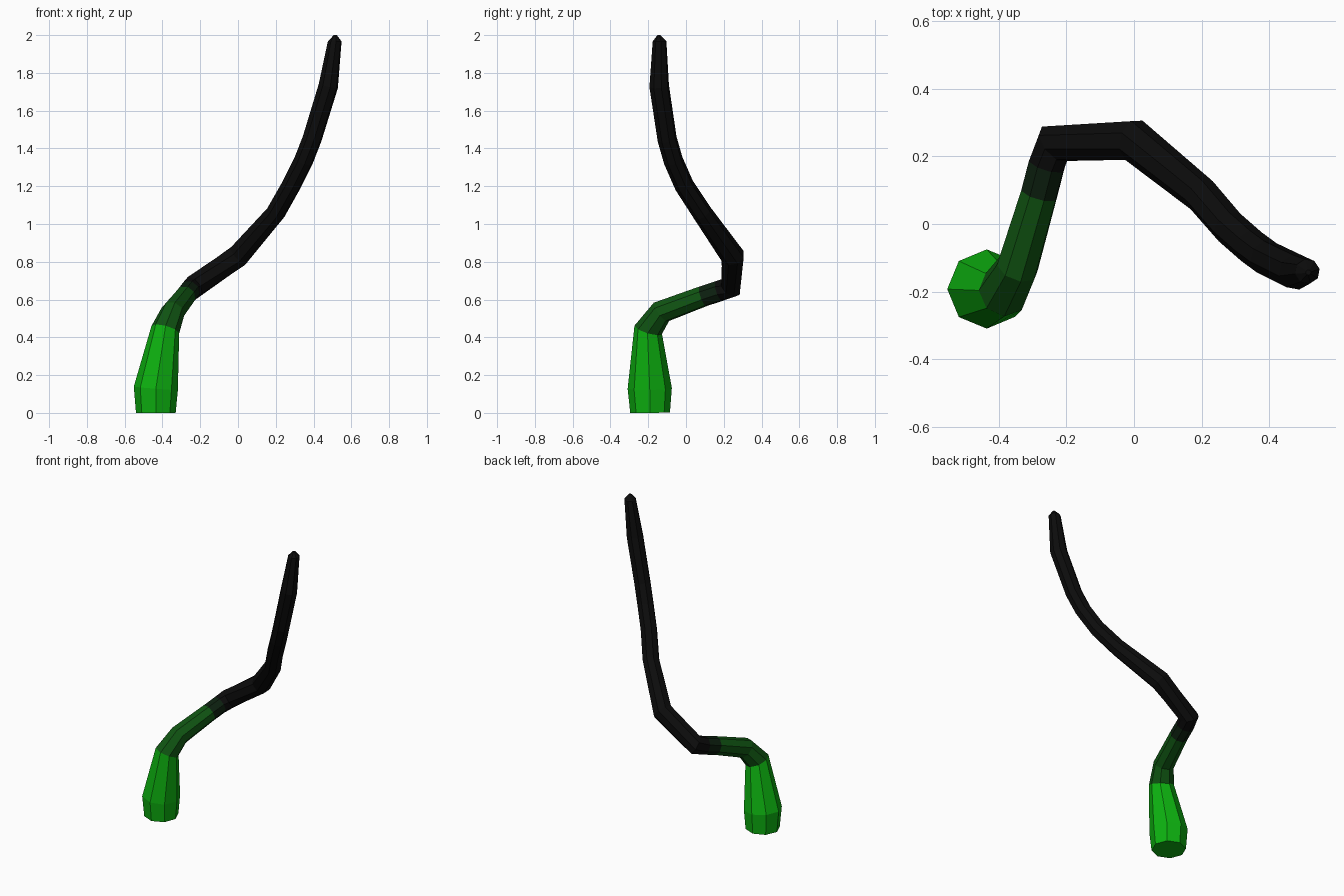
import bpy, bmesh, math
from mathutils import Vector

cube = bpy.data.objects.get("Cube")
if cube:
    bpy.data.objects.remove(cube, do_unlink=True)

SIDES = 8


def material(name, rgb):
    m = bpy.data.materials.new(name)
    m.use_nodes = True
    m.diffuse_color = (*rgb, 1)
    m.node_tree.nodes["Principled BSDF"].inputs["Base Color"].default_value = (*rgb, 1)
    return m


BRIGHT, MID, DEEP, BLACK = range(4)
mats = [material("bright green", (0.004, 0.44, 0.005)),
        material("dark green", (0.005, 0.09, 0.006)),
        material("deep green", (0.004, 0.015, 0.005)),
        material("black", (0.0035, 0.0035, 0.0035))]

# Centre line: point, radius, colour of the section that follows
path = [
    ((-0.435, -0.19, 0.0), 0.105, BRIGHT),
    ((-0.435, -0.192, 0.13), 0.117, BRIGHT),
    ((-0.385, -0.20, 0.44), 0.076, MID),
    ((-0.345, -0.13, 0.535), 0.064, MID),
    ((-0.28, 0.09, 0.617), 0.057, DEEP),
    ((-0.258, 0.175, 0.645), 0.057, BLACK),
    ((-0.235, 0.237, 0.667), 0.063, BLACK),
    ((0.0, 0.247, 0.83), 0.064, BLACK),
    ((0.20, 0.085, 1.06), 0.053, BLACK),
    ((0.282, -0.01, 1.205), 0.052, BLACK),
    ((0.347, -0.067, 1.335), 0.052, BLACK),
    ((0.392, -0.10, 1.45), 0.052, BLACK),
    ((0.478, -0.142, 1.73), 0.053, BLACK),
    ((0.512, -0.14, 1.967), 0.037, BLACK),
    ((0.515, -0.143, 2.0), 0.008, BLACK),
]
points = [Vector(p) for p, _, _ in path]

# Tapered bent stalk with mitred rings and a twist-free frame
bm = bmesh.new()
rings = []
side = Vector((1, 0, 0))
for i, (_, radius, _) in enumerate(path):
    before = points[i] - points[max(i - 1, 0)]
    after = points[min(i + 1, len(points) - 1)] - points[i]
    tangent = (before.normalized() + after.normalized()).normalized()
    if i >= len(points) - 2:
        tangent = Vector((0, 0, 1))
    side = (side - tangent * side.dot(tangent)).normalized()
    other = tangent.cross(side)
    ring = []
    for k in range(SIDES):
        a = math.tau * k / SIDES
        offset = side * math.cos(a) + other * math.sin(a)
        ring.append(bm.verts.new(points[i] + offset * radius))
    rings.append(ring)

for (low, high), (_, _, colour) in zip(zip(rings, rings[1:]), path):
    for k in range(SIDES):
        n = (k + 1) % SIDES
        bm.faces.new((low[k], low[n], high[n], high[k])).material_index = colour

# End caps
bm.faces.new(rings[0][::-1]).material_index = BRIGHT
bm.faces.new(rings[-1]).material_index = BLACK
bmesh.ops.recalc_face_normals(bm, faces=bm.faces)

mesh = bpy.data.meshes.new("bent_stalk")
bm.to_mesh(mesh)
bm.free()
for m in mats:
    mesh.materials.append(m)
stalk = bpy.data.objects.new("bent_stalk", mesh)
bpy.context.collection.objects.link(stalk)
